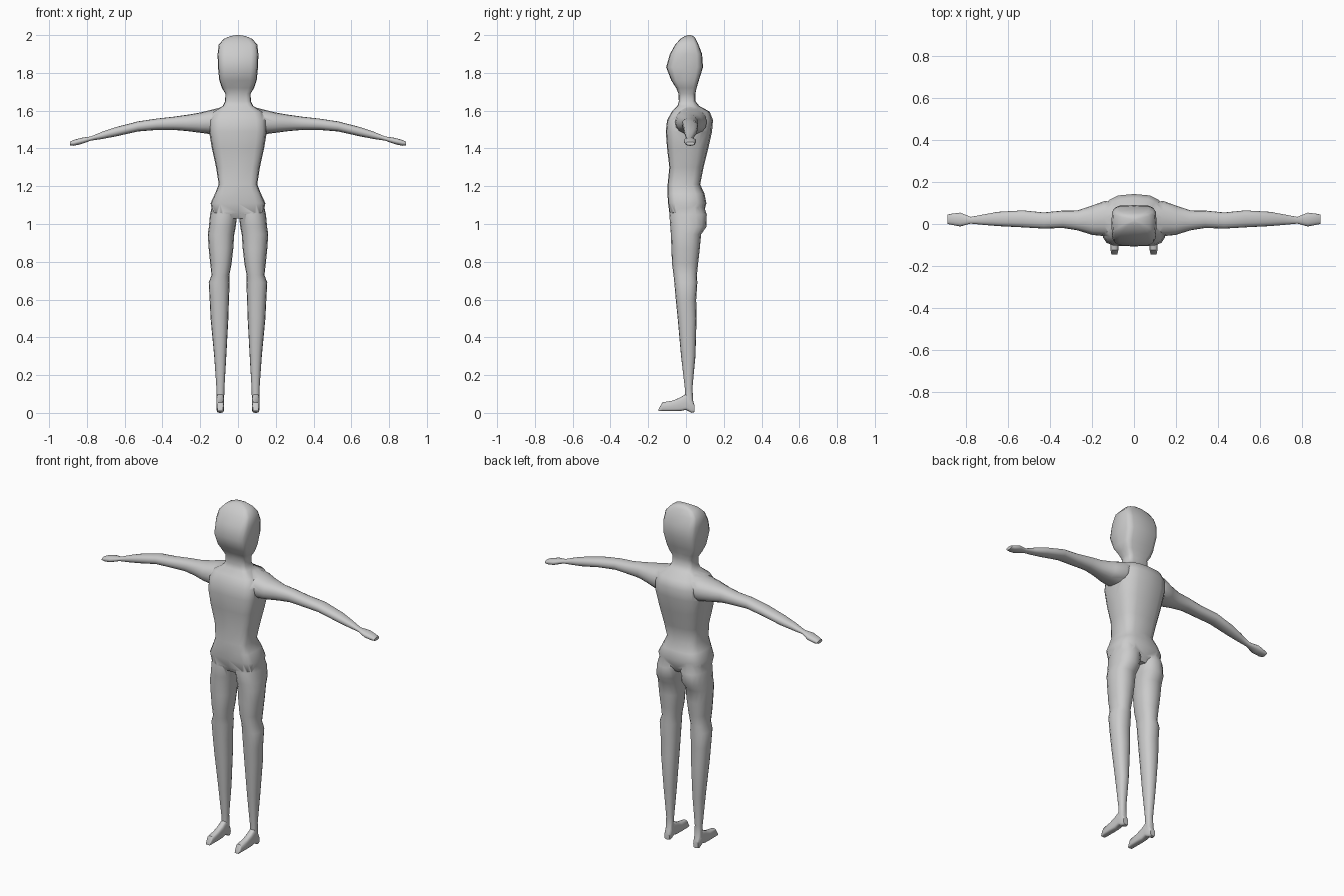
import bpy, bmesh, math

skin = bpy.data.materials.new("plain_grey")
skin.diffuse_color = (0.6, 0.6, 0.6, 1)


def loft(name, axis, rings, p1=2.3, p2=2.3, n=16, flip=1):
    """Rings are (position, a0, a1, b0, b1[, power of the +b half])."""
    bm = bmesh.new()
    loops = []
    for r in rings:
        t, a0, a1, b0, b1 = r[:5]
        back = r[5] if len(r) > 5 else p2
        loop = []
        for i in range(n):
            ang = 2 * math.pi * i / n
            c, s = math.cos(ang), math.sin(ang)
            e = 2 / (p1 if s < 0 else back)
            a = (a0 + a1) / 2 + (a1 - a0) / 2 * math.copysign(abs(c) ** e, c)
            b = (b0 + b1) / 2 + (b1 - b0) / 2 * math.copysign(abs(s) ** e, s)
            x, y, z = {'x': (t, a, b), 'y': (a, t, b), 'z': (a, b, t)}[axis]
            loop.append(bm.verts.new((x * flip, y, z)))
        loops.append(loop)
    for u, v in zip(loops, loops[1:]):
        for i in range(n):
            j = (i + 1) % n
            bm.faces.new((u[i], u[j], v[j], v[i]))
    bm.faces.new(loops[0])
    bm.faces.new(loops[-1])
    bmesh.ops.recalc_face_normals(bm, faces=bm.faces)
    me = bpy.data.meshes.new(name)
    bm.to_mesh(me)
    bm.free()
    me.materials.append(skin)
    ob = bpy.data.objects.new(name, me)
    bpy.context.collection.objects.link(ob)
    return ob


def merge(body, part):
    """Fuse a limb into the body so that it becomes one skin."""
    mod = body.modifiers.new("union", 'BOOLEAN')
    mod.operation, mod.solver, mod.object = 'UNION', 'EXACT', part
    bpy.context.view_layer.objects.active = body
    bpy.ops.object.modifier_apply(modifier=mod.name)
    bpy.data.objects.remove(part)


# Torso, neck and head: height, half width, front, back, back squareness
trunk = [
    (1.03, .09, -.07, .075, 3), (1.06, .135, -.088, .095, 3),
    (1.11, .145, -.095, .108, 3), (1.16, .122, -.098, .098, 3),
    (1.21, .102, -.097, .075, 3), (1.30, .116, -.088, .093, 3),
    (1.40, .138, -.10, .118, 2.8), (1.49, .153, -.107, .138, 2.8),
    (1.55, .15, -.10, .143, 2.8), (1.595, .13, -.075, .125, 2.8),
    (1.625, .08, -.045, .07, 3), (1.65, .068, -.038, .05, 4),
    (1.69, .067, -.04, .05, 4), (1.72, .085, -.052, .056, 5),
    (1.76, .099, -.078, .068, 5), (1.83, .106, -.105, .09, 5),
    (1.90, .108, -.085, .085, 5), (1.95, .102, -.057, .066, 5),
    (1.98, .075, -.03, .052, 4), (1.995, .04, -.005, .04, 3),
    (2.0, .01, .01, .025, 3)]
body = loft("body", 'z', [(z, -w, w, f, b, p) for z, w, f, b, p in trunk], p1=4.5)

# Arm: x, front, back, bottom, top
arm = [
    (.06, -.05, .10, 1.50, 1.625), (.14, -.058, .11, 1.475, 1.605),
    (.20, -.052, .088, 1.483, 1.59), (.27, -.03, .065, 1.492, 1.578),
    (.34, -.019, .064, 1.498, 1.568), (.43, -.022, .055, 1.498, 1.558),
    (.53, -.016, .065, 1.49, 1.543), (.65, -.01, .058, 1.463, 1.512),
    (.72, -.004, .045, 1.45, 1.488), (.78, .002, .034, 1.441, 1.463),
    (.83, -.012, .054, 1.423, 1.456), (.87, -.004, .049, 1.414, 1.445),
    (.89, .0, .045, 1.417, 1.435)]
# Leg: z, inner, outer, front, back
leg = [
    (1.11, .004, .135, -.075, .09), (1.05, .004, .148, -.088, .11),
    (.985, .012, .154, -.083, .108), (.945, .02, .16, -.08, .08),
    (.87, .025, .155, -.077, .073), (.79, .034, .147, -.074, .064),
    (.73, .046, .14, -.066, .058), (.69, .044, .155, -.062, .06),
    (.60, .048, .15, -.054, .054), (.50, .051, .145, -.044, .056),
    (.30, .062, .126, -.026, .05), (.13, .072, .114, -.006, .034),
    (.04, .074, .113, -.002, .04)]
# Foot: y, inner, outer, sole, top
foot = [
    (.044, .078, .11, .004, .045), (.03, .073, .114, 0, .075),
    (.0, .073, .114, .016, .10), (-.03, .073, .114, .01, .082),
    (-.07, .073, .114, .01, .065), (-.125, .075, .112, .01, .056),
    (-.145, .08, .108, .01, .02)]
for side in (1, -1):
    merge(body, loft("leg", 'z', leg, flip=side))
    merge(body, loft("foot", 'y', foot, 4, 3, flip=side))
    merge(body, loft("arm", 'x', arm, flip=side))

# Smooth skin with only sharp creases kept
bpy.ops.object.select_all(action='DESELECT')
body.select_set(True)
bpy.context.view_layer.objects.active = body
bpy.ops.object.shade_smooth_by_angle(angle=math.radians(50))
